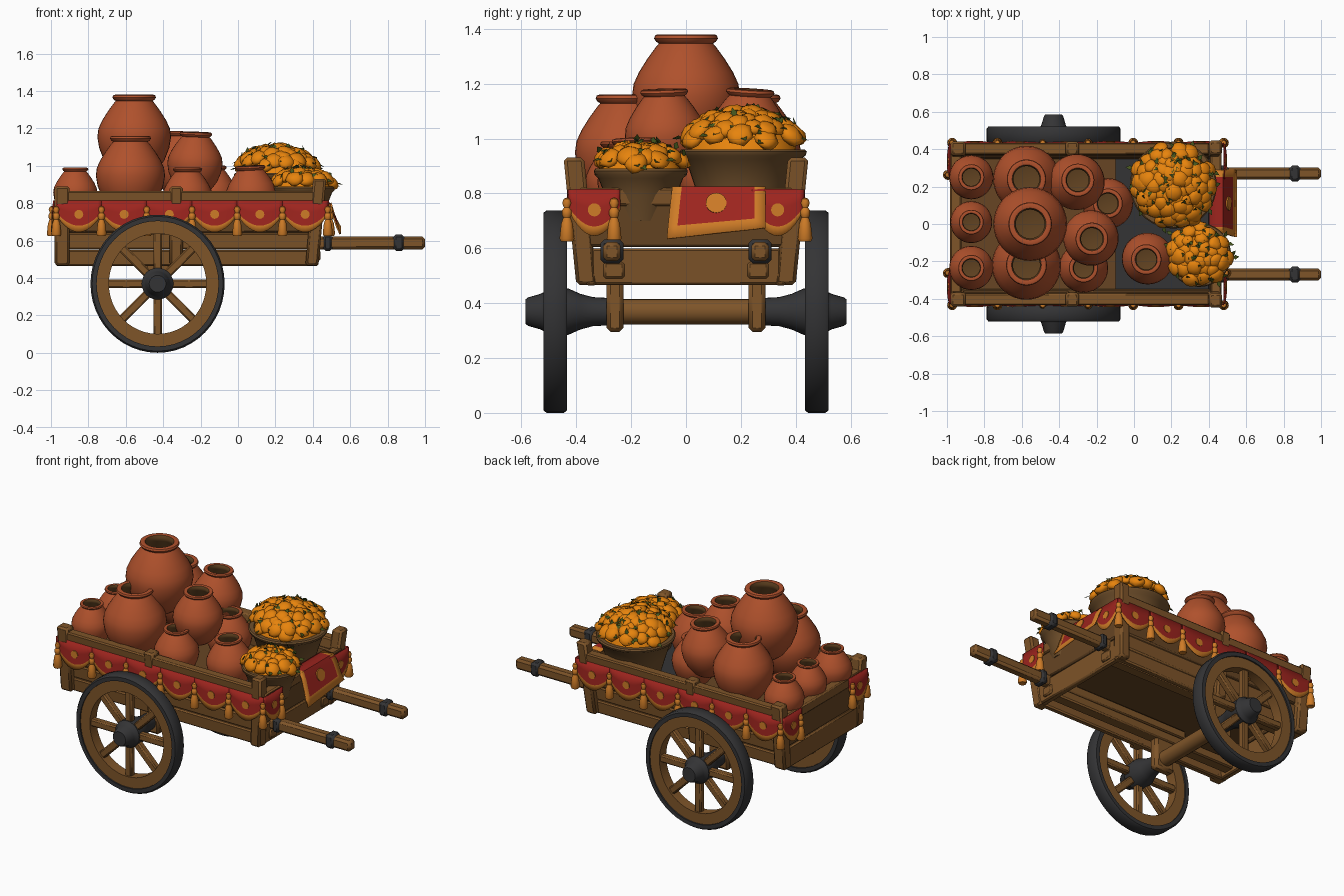
import bpy, bmesh, math, random
from mathutils import Vector, Matrix

if "Cube" in bpy.data.objects:
    bpy.data.objects.remove(bpy.data.objects["Cube"])
random.seed(4)

def mat(name, r, g, b):
    m = bpy.data.materials.new(name)
    m.diffuse_color = (r, g, b, 1)
    m.use_nodes = True
    m.node_tree.nodes["Principled BSDF"].inputs["Base Color"].default_value = m.diffuse_color
    return m

CLAY = mat("terracotta", .43, .082, .025)
INSIDE = mat("pot_inside", .12, .055, .015)
WOOD = mat("wood", .21, .09, .022)
DARK = mat("dark_wood", .135, .06, .017)
IRON = mat("dark_iron", .034, .034, .036)
RED = mat("red_cloth", .34, .018, .013)
GOLD = mat("gold_trim", .62, .20, .02)
ORANGE = mat("marigold_orange", .80, .23, .004)
GREEN = mat("leaf_green", .06, .09, .012)
WICKER = mat("wicker", .16, .078, .024)

def finish(name, bm, mats, angle=40, recalc=True):
    if recalc:
        bmesh.ops.recalc_face_normals(bm, faces=bm.faces)
    me = bpy.data.meshes.new(name)
    bm.to_mesh(me)
    bm.free()
    for m in mats:
        me.materials.append(m)
    ob = bpy.data.objects.new(name, me)
    bpy.context.collection.objects.link(ob)
    bpy.context.view_layer.objects.active = ob
    ob.select_set(True)
    bpy.ops.object.shade_smooth_by_angle(angle=math.radians(angle))
    ob.select_set(False)
    return ob

def box(name, x, y, z, m, flare=0, bevel=.008, lean=0):
    """Bevelled box from (min, max) ranges; flare and lean tip it along y and x above z = 0.465."""
    bm = bmesh.new()
    bmesh.ops.create_cube(bm, size=1)
    for v in bm.verts:
        p = [r[0] if c < 0 else r[1] for c, r in zip(v.co, (x, y, z))]
        p[1] += flare * (p[2] - z[0])
        p[0] += lean * (p[2] - .465)
        v.co = p
    bmesh.ops.bevel(bm, geom=bm.edges[:], offset=bevel, segments=1, affect='EDGES')
    return finish(name, bm, [m])

def lathe(name, prof, mats, loc, rot=(0, 0, 0), n=32, closed=False, inner=None):
    """Revolve (radius, height) points; segments from index 'inner' on use the second colour."""
    bm = bmesh.new()
    rings = [[bm.verts.new((r * math.cos(i * math.tau / n), r * math.sin(i * math.tau / n), z))
              for i in range(n)] for r, z in prof]
    for k in range(len(prof) if closed else len(prof) - 1):
        a, b = rings[k], rings[(k + 1) % len(prof)]
        for i in range(n):
            j = (i + 1) % n
            f = bm.faces.new((a[i], a[j], b[j], b[i]))
            f.material_index = 1 if inner is not None and k >= inner else 0
    bmesh.ops.remove_doubles(bm, verts=bm.verts, dist=1e-5)
    ob = finish(name, bm, mats)
    ob.location, ob.rotation_euler = loc, rot
    return ob

# ---- cart body ----
box("floor", (-.95, .41), (-.37, .37), (.63, .69), DARK)
box("floor_liner", (-.10, .40), (-.36, .36), (.69, .70), IRON, bevel=.002)
for s, side in ((-1, "near"), (1, "far")):
    def ys(a, b):
        return (min(s * a, s * b), max(s * a, s * b))
    k = .1 * s
    box(side + "_lower_plank", (-.975, .43), ys(.325, .365), (.465, .55), WOOD, k)
    box(side + "_middle_plank", (-.975, .43), ys(.333, .37), (.553, .64), WOOD, k)
    box(side + "_upper_plank", (-.96, .43), ys(.342, .378), (.643, .80), DARK, k)
    box(side + "_rail", (-.96, .46), ys(.365, .428), (.795, .865), WOOD, k)
    for x0, x1, top, lean in ((-.98, -.90, .89, 0), (-.365, -.295, .89, 0), (.36, .43, .93, .09)):
        box(side + "_post", (x0, x1), ys(.325, .40), (.467, top), WOOD, k, .012, lean)
    # shafts, joists and axle brackets
    box(side + "_shaft", (-.6, 1.0), ys(.238, .302), (.553, .622), WOOD, 0, .014)
    for x0, x1 in ((.455, .505), (.83, .89)):
        box(side + "_shaft_band", (x0, x1), ys(.228, .312), (.545, .632), IRON, 0, .014)
    box(side + "_joist", (-.95, .44), ys(.225, .30), (.49, .55), WOOD)
    box(side + "_axle_bracket", (-.50, -.36), ys(.228, .29), (.295, .50), WOOD, 0, .015)
for nm, x0, x1, lean in (("back", -.975, -.935, 0), ("front", .385, .425, .09)):
    box(nm + "_lower_board", (x0, x1), (-.345, .345), (.467, .60), WOOD, lean=lean)
    box(nm + "_upper_board", (x0, x1), (-.375, .375), (.605, .77), DARK, lean=lean)
    box(nm + "_rail", (x0 - .008, x1 + .012), (-.39, .39), (.755, .82), WOOD, lean=lean)

# ---- wheels ----
WX, WZ = -.43, .369
lathe("axle", [(0, -.45), (.047, -.45), (.047, .45), (0, .45)], [WOOD], (WX, 0, WZ), (math.pi / 2, 0, 0), 16)
for s in (-1, 1):
    rot = (-s * math.pi / 2, 0, 0)
    tyre = lathe("tyre", [(.335, .434), (.36, .434), (.369, .445), (.369, .508), (.36, .52), (.335, .52)],
                 [IRON], (WX, 0, WZ), rot, 48, True)
    rim = lathe("wheel_rim", [(.268, .443), (.337, .443), (.337, .511), (.268, .511)],
                [WOOD], (WX, 0, WZ), rot, 48, True)
    tyre.scale = rim.scale = (.972, 1, 1)
    lathe("hub", [(0, .285), (.05, .285), (.053, .34), (.065, .385), (.085, .43), (.085, .505), (.07, .52),
                  (.065, .53), (.052, .575), (.045, .585), (0, .585)], [IRON], (WX, 0, WZ), rot, 24)
    for i in range(8):
        sp = box("spoke", (-.023, .023), (-.022, .022), (.05, .285), WOOD)
        sp.location, sp.rotation_euler = (WX, s * .477, WZ), (0, i * math.pi / 4, 0)

# ---- cloth swags, medallions and tassels ----
def tassel(x, y):
    lathe("tassel", [(0, .785), (.012, .78), (.017, .765), (.011, .748), (.018, .738), (.018, .722),
                     (.013, .712), (.021, .69), (.027, .635), (.022, .625), (0, .628)], [GOLD], (x, y, 0), n=12)

def medallion(p, out, r):
    ob = lathe("medallion", [(0, -.004), (r, -.004), (r, .004), (0, .004)], [GOLD], p, n=16)
    ob.rotation_euler = Vector(out).normalized().to_track_quat('Z', 'Y').to_euler()

def swag(a, b, out, top=.815):
    bm = bmesh.new()
    a, b, out = Vector((*a, 0)), Vector((*b, 0)), Vector((*out, 0))
    n, rows = 12, (0, .4, .8, 1)
    grid = []
    for i in range(n + 1):
        t = i / n
        arch = math.sin(math.pi * t) ** .8
        depth = .075 + .095 * arch
        grid.append([bm.verts.new(a.lerp(b, t) + out * .012 * arch * f + Vector((0, 0, top - depth * f)))
                     for f in rows])
    for i in range(n):
        for j in range(3):
            f = bm.faces.new((grid[i][j], grid[i + 1][j], grid[i + 1][j + 1], grid[i][j + 1]))
            f.material_index = int(j == 2)
    ob = finish("cloth_swag", bm, [RED, GOLD])
    ob.modifiers.new("thickness", 'SOLIDIFY').thickness = .008
    ob.modifiers["thickness"].offset = 0
    medallion(a.lerp(b, .5) + out * .009 + Vector((0, 0, top - .075)), out, .024)

xs = [-.972 + i * 1.452 / 6 for i in range(7)]
for s in (-1, 1):
    for x0, x1 in zip(xs, xs[1:]):
        swag((x0, s * .428), (x1, s * .428), (0, s))
    for x in xs:
        tassel(x, s * .434)
    for x, o in ((-.985, -1), (.482, 1)):
        swag((x, s * .24), (x, s * .428), (o, 0))
        if o < 0 or s < 0:
            tassel(x + o * .01, s * .262)

# hanging cloth over the front board
bm = bmesh.new()
cols = (-.07, -.035, .25, .29)
grid = [[bm.verts.new((x, y + (1 - drop) * .02 * (y < 0), z + drop * .04 * (y + .07) / .36)) for y in cols]
        for x, z, drop in ((.40, .826, 0), (.475, .826, 0), (.50, .775, .3), (.53, .68, .8), (.55, .636, 1))]
for j in range(4):
    for i in range(3):
        f = bm.faces.new((grid[j][i], grid[j + 1][i], grid[j + 1][i + 1], grid[j][i + 1]))
        f.material_index = int(j == 3 or i != 1)
panel = finish("front_cloth", bm, [RED, GOLD])
panel.modifiers.new("thickness", 'SOLIDIFY').thickness = .008
medallion((.507, .11, .765), (1, 0, .3), .038)

# ---- clay pots: x, y, top height, radius, tilt about x and y ----
POT = [(0, 0), (.45, 0), (.60, .12), (.82, .42), (.95, .75), (1, 1.05), (.97, 1.28), (.87, 1.5), (.72, 1.74),
       (.56, 1.96), (.50, 2.03), (.55, 2.06), (.59, 2.12), (.57, 2.18), (.52, 2.2), (.43, 2.18),
       (.39, 2.1), (.40, 2.0), (.7, 1.6), (.75, 1.2), (0, .9)]
pots = [(-.555, 0, 1.38, .197, 0, 0), (-.575, -.22, 1.16, .185, 0, 0), (-.575, .24, 1.16, .178, 0, 0),
        (-.30, .235, 1.18, .15, -.06, .04), (-.225, -.08, 1.18, .148, .03, .03),
        (-.87, .25, .99, .118, 0, 0), (-.87, .01, .99, .112, 0, 0), (-.87, -.235, .99, .118, 0, 0),
        (-.27, -.235, .99, .132, 0, 0), (.065, -.19, 1.0, .138, .03, -.05), (-.14, .11, 1.0, .135, 0, 0)]
for x, y, top, r, tx, ty in pots:
    off = Matrix.Rotation(ty, 3, 'Y') @ Matrix.Rotation(tx, 3, 'X') @ Vector((0, 0, 2.2 * r))
    lathe("clay_pot", [(a * r, b * r) for a, b in POT], [CLAY, INSIDE],
          Vector((x, y, top)) - off, (tx, ty, 0), 36, inner=15)

# ---- flower baskets ----
def basket(x, y, rim, r, h, n, size):
    b = .70
    lathe("basket", [(0, b), (r * .62, b), (r * .78, b + (rim - b) * .5), (r * .92, rim - .035), (r, rim - .022),
                     (r * 1.02, rim - .008), (r * .99, rim), (r * .88, rim), (r * .8, rim - .03), (0, rim - .03)],
          [WICKER], (x, y, 0), n=36)
    lathe("flower_bed", [(r * .88, rim - .02)] + [(r * .86 * math.cos(t * math.pi / 12),
          rim - .01 + (h - .03) * math.sin(t * math.pi / 12)) for t in range(7)], [ORANGE], (x, y, 0), n=24)
    blooms, leaves = bmesh.new(), bmesh.new()
    for i in range(n):
        q = math.sqrt((i + .5) / n)
        ang = i * 2.39996 + random.uniform(-.15, .15)
        pos = Vector((x + r * .93 * q * math.cos(ang), y + r * .93 * q * math.sin(ang),
                      rim + (h - size * .5) * math.sqrt(max(0, 1 - q * q * .93)) + random.uniform(-.008, .006)))
        up = Vector((math.cos(ang) * q, math.sin(ang) * q, .9)).normalized()
        m = Matrix.Translation(pos) @ up.to_track_quat('Z', 'Y').to_matrix().to_4x4()
        # ruffled blossom
        res = bmesh.ops.create_icosphere(blooms, subdivisions=2, radius=size * random.uniform(.85, 1.2))
        for v in res["verts"]:
            v.co *= random.uniform(.88, 1.12)
            v.co.z *= .62
            v.co = m @ v.co
        # pointed leaves beside it
        for _ in range(random.randint(1, 2)):
            lm = m @ Matrix.Rotation(random.uniform(0, math.tau), 4, 'Z') @ Matrix.Rotation(-random.uniform(.1, .6), 4, 'Y')
            pts = [(size * .6, 0, 0), (size * 1.05, -size * .3, .004), (size * 1.6, 0, 0), (size * 1.05, size * .3, .004)]
            leaves.faces.new([leaves.verts.new(lm @ Vector(p)) for p in pts])
    finish("marigolds", blooms, [ORANGE], 70)
    finish("marigold_leaves", leaves, [GREEN], 40, False)

basket(.21, .208, .96, .228, .15, 66, .042)
basket(.348, -.165, .89, .168, .095, 36, .041)
